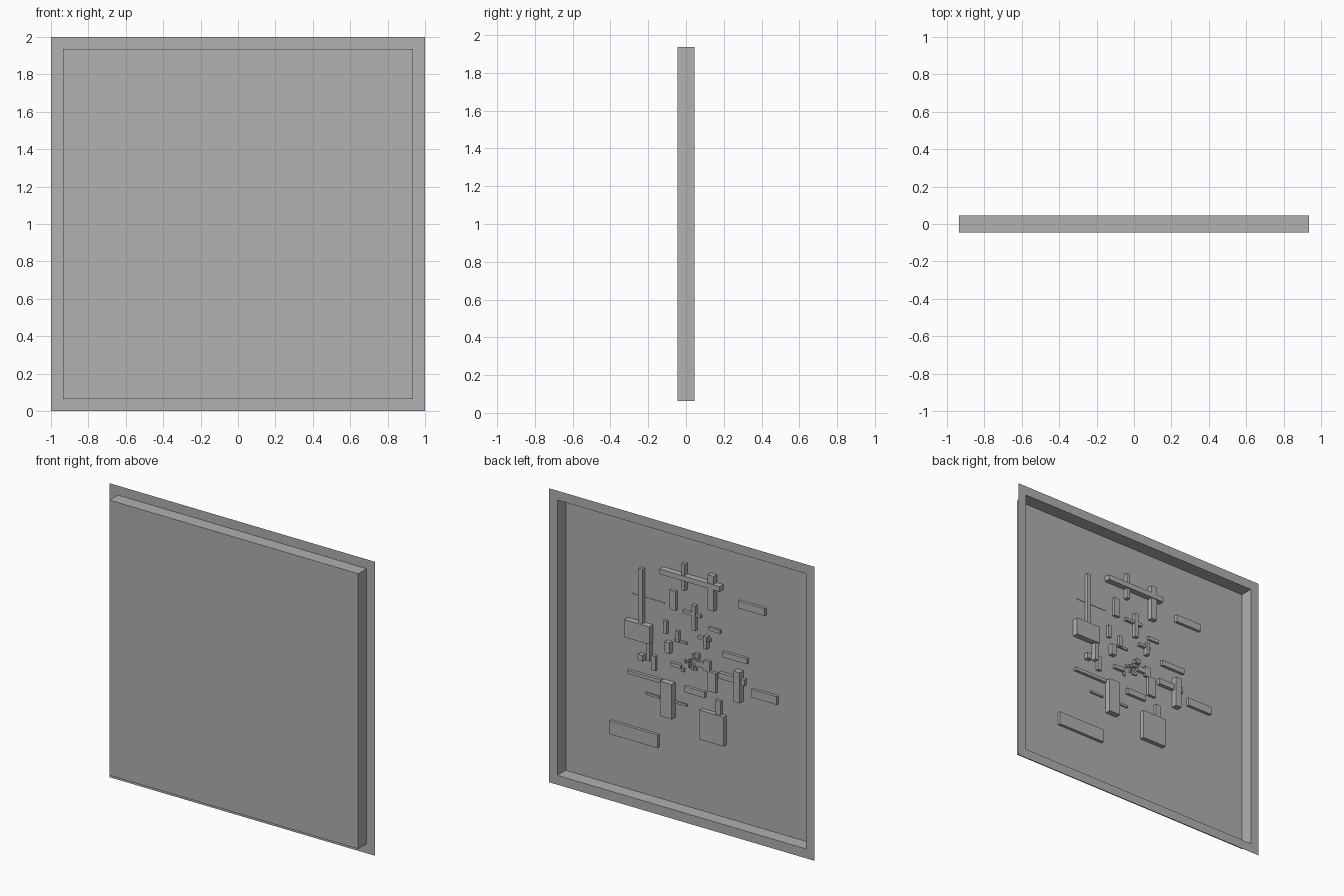
import bpy, bmesh, random
from mathutils import Matrix, Vector

FLOOR, RIM = -0.045, 0.045   # y of the tray floor and of the open flange

grey = bpy.data.materials.new("dark_grey")
grey.diffuse_color = (0.44, 0.44, 0.44, 1)


def finish(bm, name):
    mesh = bpy.data.meshes.new(name)
    bm.to_mesh(mesh)
    bm.free()
    mesh.materials.append(grey)
    ob = bpy.data.objects.new(name, mesh)
    bpy.context.collection.objects.link(ob)
    return ob


def add_block(bm, x0, x1, z0, z1, h):
    """Raised block on the tray floor, without its hidden base."""
    m = (Matrix.Translation(((x0 + x1) / 2, FLOOR + h / 2, (z0 + z1) / 2))
         @ Matrix.Diagonal((x1 - x0, h, z1 - z0, 1)))
    verts = bmesh.ops.create_cube(bm, size=1, matrix=m)["verts"]
    base = [f for f in {f for v in verts for f in v.link_faces}
            if all(abs(v.co.y - FLOOR) < 1e-5 for v in f.verts)]
    bmesh.ops.delete(bm, geom=base, context='FACES_ONLY')


def blocks(name, rows):
    bm = bmesh.new()
    for row in rows:
        add_block(bm, *row)
    return finish(bm, name)


# Thin sheet: flat flange with a square tray pushed forward
bm = bmesh.new()
corners = [(1, 0), (-1, 0), (-1, 2), (1, 2)]
face = bm.faces.new([bm.verts.new((x, RIM, z)) for x, z in corners])
bm.normal_update()
bmesh.ops.inset_individual(bm, faces=[face], thickness=0.09)
pushed = bmesh.ops.extrude_discrete_faces(bm, faces=[face])["faces"][0]
bmesh.ops.translate(bm, verts=pushed.verts, vec=Vector((0, FLOOR - RIM, 0)))
bmesh.ops.recalc_face_normals(bm, faces=bm.faces)
finish(bm, "tray_panel")

# Wide bars: x0, x1, z0, z1, height above floor
blocks("wide_bars", [
    (-.25, .205, 1.61, 1.645, .04), (-.575, -.377, 1.525, 1.575, .02),
    (.195, .435, 1.395, 1.403, .003), (-.09, .045, 1.38, 1.40, .02),
    (-.235, -.148, 1.31, 1.335, .015), (.02, .11, 1.165, 1.18, .01),
    (-.16, -.068, 1.235, 1.255, .02), (-.44, -.257, 1.16, 1.197, .02),
    (-.665, -.475, .945, 1.0, .02), (-.425, -.23, 1.01, 1.05, .025),
    (-.122, .03, .845, .885, .02), (.21, .46, .857, .88, .02),
    (.225, .33, .745, .76, .01), (.02, .12, .745, .76, .01),
    (.232, .595, .41, .50, .02), (.06, .136, .995, 1.02, .02),
])

# Upright bars
blocks("upright_bars", [
    (.34, .37, 1.2, 1.60, .025), (.285, .31, .99, 1.13, .03),
    (.02, .045, 1.54, 1.72, .03), (-.20, -.155, 1.46, 1.70, .035),
    (.097, .143, 1.38, 1.51, .02), (-.055, -.026, 1.285, 1.455, .025),
    (.165, .19, 1.205, 1.29, .02), (.074, .098, 1.17, 1.245, .02),
    (-.145, -.12, 1.185, 1.27, .03), (-.40, -.353, .89, 1.10, .04),
    (-.205, -.143, .90, 1.035, .02), (-.243, -.204, .73, .853, .02),
    (.112, .198, .645, .883, .04), (.248, .28, .93, 1.03, .02),
])

# Square plates and chunky blocks
blocks("plates", [
    (.28, .47, 1.11, 1.23, .04), (-.273, -.09, .56, .76, .03),
    (.134, .172, 1.08, 1.155, .03), (.338, .374, .975, 1.015, .03),
    (-.16, -.115, 1.03, 1.10, .02), (-.12, -.055, 1.045, 1.08, .02),
    (-.077, -.045, 1.10, 1.13, .02),
])

# Cluster of tiny chips around the centre
random.seed(4)
chips = []
for i in range(14):
    x, z = random.gauss(-.01, .035), random.gauss(1.02, .04)
    w, t = random.uniform(.004, .01), random.uniform(.004, .016)
    chips.append((x - w, x + w, z - t, z + t, random.uniform(.008, .02)))
blocks("centre_chips", chips)
